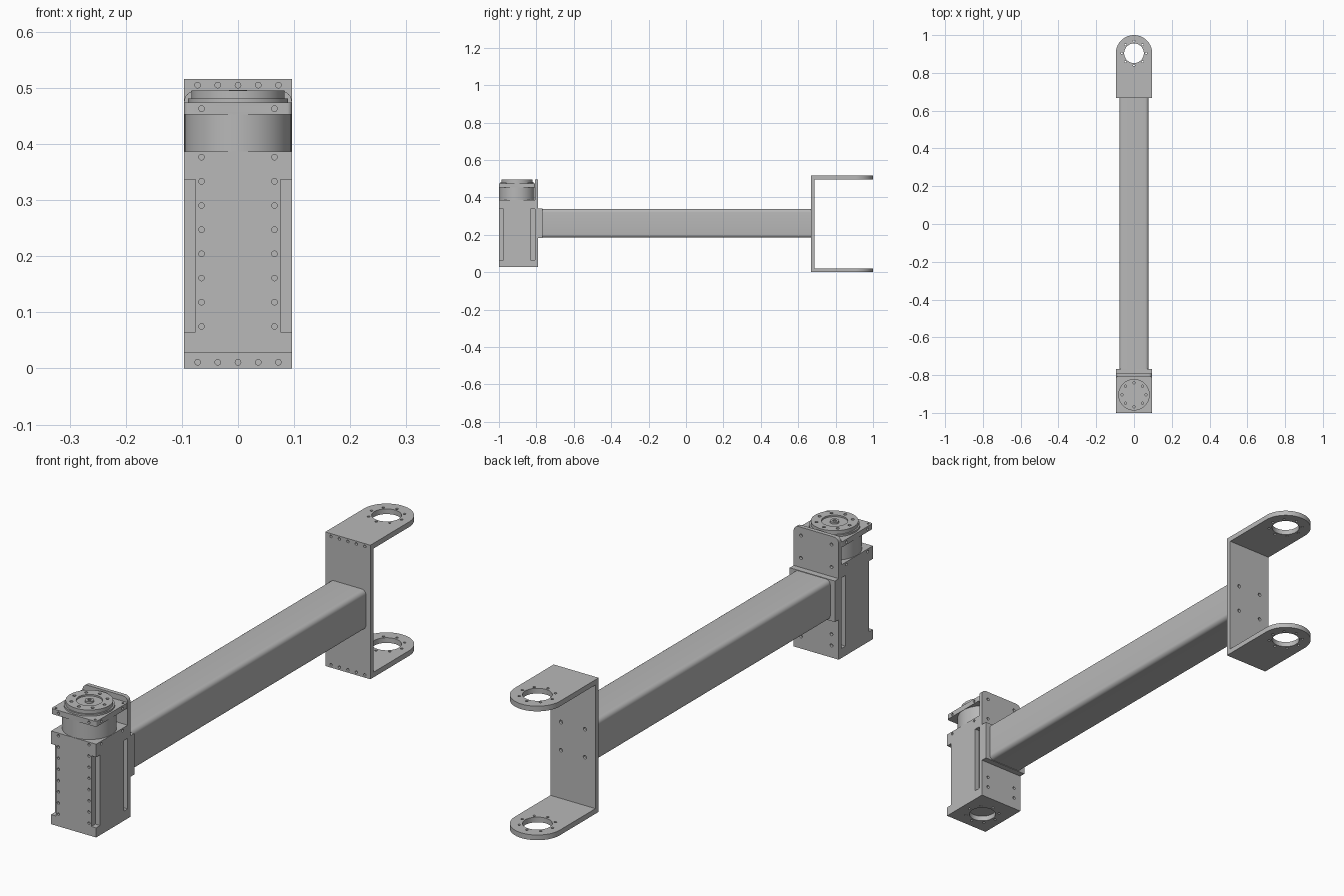
import bpy, bmesh
from math import sin, cos, pi, radians
from mathutils import Matrix, Vector

if "Cube" in bpy.data.objects:
    bpy.data.objects.remove(bpy.data.objects["Cube"], do_unlink=True)

grey = bpy.data.materials.new("plain grey")
grey.use_nodes = True
grey.diffuse_color = (0.48, 0.48, 0.48, 1)
grey.node_tree.nodes["Principled BSDF"].inputs["Base Color"].default_value = grey.diffuse_color

W = 0.096          # half width of the brackets and housing
MY = -0.904        # motor axis
FY = 0.904         # fork axis
AXES = {"x": Matrix.Rotation(pi / 2, 4, "Y"),
        "y": Matrix.Rotation(pi / 2, 4, "X"),
        "z": Matrix.Identity(4)}


def finish(name, bm):
    bmesh.ops.recalc_face_normals(bm, faces=bm.faces)
    mesh = bpy.data.meshes.new(name)
    bm.to_mesh(mesh)
    bm.free()
    mesh.materials.append(grey)
    obj = bpy.data.objects.new(name, mesh)
    bpy.context.collection.objects.link(obj)
    return obj


def add_box(bm, lo, hi):
    lo, hi = Vector(lo), Vector(hi)
    m = Matrix.Translation((lo + hi) / 2) @ Matrix.Diagonal((*(hi - lo), 1))
    bmesh.ops.create_cube(bm, size=1, matrix=m)


def add_cyl(bm, centre, r, depth, axis="z", seg=16):
    bmesh.ops.create_cone(bm, cap_ends=True, segments=seg, radius1=r, radius2=r,
                          depth=depth, matrix=Matrix.Translation(centre) @ AXES[axis])


def box(name, lo, hi):
    bm = bmesh.new()
    add_box(bm, lo, hi)
    return finish(name, bm)


def cyl(name, x, y, z0, z1, r, seg=64):
    bm = bmesh.new()
    add_cyl(bm, (x, y, (z0 + z1) / 2), r, z1 - z0, seg=seg)
    return finish(name, bm)


def prism(name, points, vec):
    bm = bmesh.new()
    face = bm.faces.new([bm.verts.new(p) for p in points])
    ext = bmesh.ops.extrude_face_region(bm, geom=[face])
    bmesh.ops.translate(bm, vec=vec, verts=[v for v in ext["geom"] if isinstance(v, bmesh.types.BMVert)])
    return finish(name, bm)


def rounded(u0, u1, v0, v1, radii, steps=6):
    """Rounded rectangle; radii run from top right, counter-clockwise."""
    pts = []
    corners = [(u1, v1, -1, -1), (u0, v1, 1, -1), (u0, v0, 1, 1), (u1, v0, -1, 1)]
    for i, ((u, v, su, sv), r) in enumerate(zip(corners, radii)):
        if r == 0:
            pts.append((u, v))
            continue
        for k in range(steps + 1):
            a = pi / 2 * (i + k / steps)
            pts.append((u + su * r + r * cos(a), v + sv * r + r * sin(a)))
    return pts


def carve(obj, bm):
    """Cut the closed shapes in bm out of obj."""
    cutter = finish("cutter", bm)
    cutter.hide_render = True
    mod = obj.modifiers.new("cut", "BOOLEAN")
    mod.operation, mod.solver, mod.object = "DIFFERENCE", "EXACT", cutter
    bpy.context.view_layer.update()
    new = bpy.data.meshes.new_from_object(obj.evaluated_get(bpy.context.evaluated_depsgraph_get()))
    obj.modifiers.clear()
    obj.data = new
    bpy.data.objects.remove(cutter, do_unlink=True)


def ring(bm, y, z, r, hole, depth, n=8):
    for i in range(n):
        a = 2 * pi * i / n
        add_cyl(bm, (r * cos(a), y + r * sin(a), z), hole, depth)


def holes(bm, xs, y, zs, r=0.005, depth=0.02):
    for x in xs:
        for z in zs:
            add_cyl(bm, (x, y, z), r, depth, "y")


# Fork bracket: back plate and two round-ended arms
plate = box("fork_plate", (-W, 0.668, 0), (W, 0.688, 0.516))
bm = bmesh.new()
holes(bm, [0.036 * i for i in range(-2, 3)], 0.668, (0.011, 0.505))
holes(bm, (-0.051, 0.051), 0.688, (0.206, 0.314), 0.007)
carve(plate, bm)

for name, z in (("fork_arm_lower", 0), ("fork_arm_upper", 0.496)):
    outline = rounded(-W, W, 0.688, 1.0, (W, W, 0, 0), 20)
    arm = prism(name, [(x, y, z) for x, y in outline], (0, 0, 0.02))
    bm = bmesh.new()
    add_cyl(bm, (0, FY, z + 0.01), 0.052, 0.06, seg=48)
    ring(bm, FY, z + 0.01, 0.064, 0.005, 0.06)
    carve(arm, bm)

# Square tube with rounded edges
tube = rounded(-0.077, 0.077, 0.184, 0.338, (0.018,) * 4)
prism("beam", [(x, -0.77, z) for x, z in tube], (0, 1.438, 0))

# Mounting plate and the raised block that holds the beam
outline = rounded(-W, W, 0.028, 0.495, (0.02, 0.02, 0, 0))
mount = prism("mount_plate", [(x, -0.808, z) for x, z in outline], (0, 0.016, 0))
bm = bmesh.new()
holes(bm, (-0.065, 0.065), -0.792, (0.075, 0.118, 0.377, 0.463), 0.006)
carve(mount, bm)
box("beam_socket", (-W, -0.792, 0.182), (W, -0.768, 0.34))

# Motor housing with relieved vertical corners
body = box("motor_housing", (-W, -1, 0.028), (W, -0.808, 0.387))
bm = bmesh.new()
for s in (-1, 1):
    for y0, y1 in ((-1.02, -0.976), (-0.832, -0.79)):
        add_box(bm, (min(s * 0.076, s * 0.12), y0, 0.065), (max(s * 0.076, s * 0.12), y1, 0.337))
    for y in (-0.969, -0.839):
        add_cyl(bm, (s * W, y, 0.377), 0.005, 0.016, "x")
holes(bm, (-0.065, 0.065), -1, [0.075 + 0.0431 * i for i in range(8)], depth=0.016)
add_cyl(bm, (0, MY, 0.028), 0.05, 0.04, seg=48)
ring(bm, MY, 0.028, 0.064, 0.005, 0.02)
carve(body, bm)

# Round neck and square top flange
cyl("motor_neck", 0, MY, 0.387, 0.453, W - 0.001)
outline = rounded(-W, W, -1, -0.808, (0.008,) * 4, 4)
flange = prism("motor_flange", [(x, y, 0.453) for x, y in outline], (0, 0, 0.021))
bm = bmesh.new()
for s in (-1, 1):
    for y in (-0.969, -0.839):
        add_cyl(bm, (s * W, y, 0.463), 0.005, 0.016, "x")
    for t in (-1, 1):
        add_cyl(bm, (s * 0.084, MY + t * 0.084, 0.474), 0.004, 0.012)
holes(bm, (-0.065, 0.065), -1, (0.463,), depth=0.016)
carve(flange, bm)

# Output disc with bolt ring, shallow recess and centre boss
cyl("output_step", 0, MY, 0.474, 0.481, 0.089)
disc = cyl("output_disc", 0, MY, 0.481, 0.495, 0.083)
bm = bmesh.new()
add_cyl(bm, (0, MY, 0.495), 0.046, 0.012, seg=48)
ring(bm, MY, 0.495, 0.064, 0.006, 0.016)
carve(disc, bm)
boss = cyl("output_boss", 0, MY, 0.489, 0.496, 0.016, 32)
bm = bmesh.new()
add_cyl(bm, (0, MY, 0.496), 0.007, 0.008)
carve(boss, bm)

# Smooth round walls, keep edges crisp
bpy.ops.object.select_all(action="DESELECT")
for obj in bpy.context.collection.objects:
    if obj.type == "MESH":
        obj.select_set(True)
        bpy.context.view_layer.objects.active = obj
bpy.ops.object.shade_smooth_by_angle(angle=radians(30))
